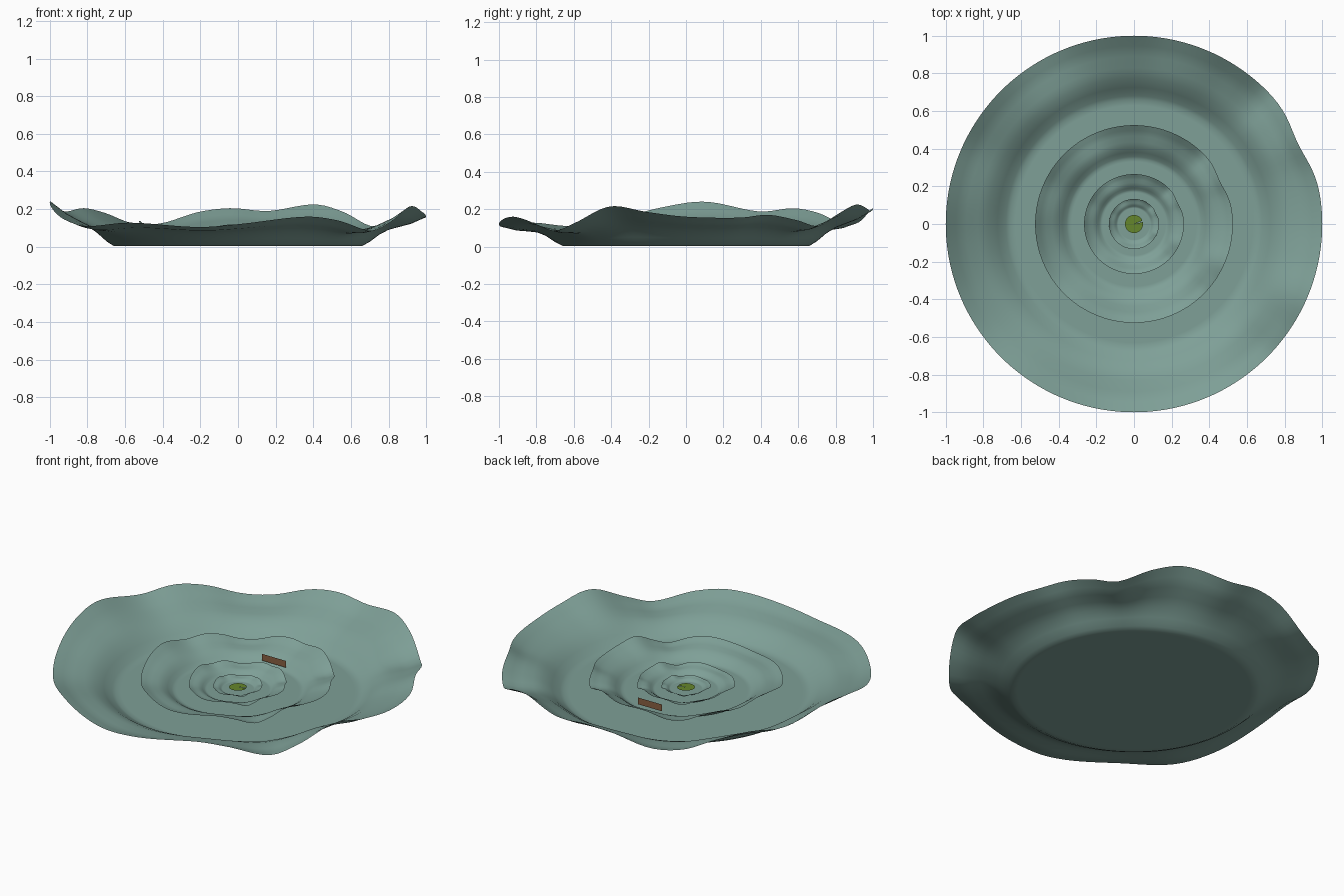
import bpy, bmesh, math

if "Cube" in bpy.data.objects:
    bpy.data.objects.remove(bpy.data.objects["Cube"])

def material(name, rgb):
    m = bpy.data.materials.new(name)
    m.diffuse_color = (*rgb, 1)
    m.use_nodes = True
    m.node_tree.nodes["Principled BSDF"].inputs["Base Color"].default_value = m.diffuse_color
    return m

TEAL = material("water_teal", (0.21, 0.35, 0.31))
GREEN = material("leaf_green", (0.13, 0.24, 0.025))
BROWN = material("wood_brown", (0.25, 0.115, 0.055))

# rim height by angle in degrees, counter-clockwise from +x
RIM = [(0, .16), (17, .155), (27, .17), (37, .14), (45, .11), (56, .185), (66, .225),
       (81, .19), (92, .205), (102, .185), (114, .125), (124, .125), (135, .18),
       (145, .205), (157, .188), (174, .24), (186, .215), (204, .14), (217, .11),
       (235, .128), (258, .105), (270, .12), (291, .16), (302, .14), (315, .085),
       (324, .13), (336, .215), (348, .185)]
# mean height by radius
PROFILE = [(0, .004), (.66, .004), (.70, .027), (.75, .065), (.80, .092),
           (.86, .11), (.92, .127), (1, .165)]

def rim_height(deg):
    """Smooth periodic interpolation through the rim points."""
    n = len(RIM)
    at = lambda k: (RIM[k % n][0] + 360 * (k // n), RIM[k % n][1])
    i = max(k for k in range(n) if RIM[k][0] <= deg)
    (x0, y0), (x1, y1), (x2, y2), (x3, y3) = (at(i + k) for k in (-1, 0, 1, 2))
    h = x2 - x1
    t = (deg - x1) / h
    m1, m2 = (y2 - y0) / (x2 - x0) * h, (y3 - y1) / (x3 - x1) * h
    return ((2*t**3 - 3*t*t + 1) * y1 + (t**3 - 2*t*t + t) * m1
            + (3*t*t - 2*t**3) * y2 + (t**3 - t*t) * m2)

def mean_height(r):
    for (r0, z0), (r1, z1) in zip(PROFILE, PROFILE[1:]):
        if r <= r1:
            return z0 + (z1 - z0) * (r - r0) / (r1 - r0)
    return PROFILE[-1][1]

def finish(bm, name, mat, smooth=True):
    me = bpy.data.meshes.new(name)
    bm.to_mesh(me)
    bm.free()
    me.materials.append(mat)
    for p in me.polygons:
        p.use_smooth = smooth
    ob = bpy.data.objects.new(name, me)
    bpy.context.collection.objects.link(ob)
    return ob

def wavy_dish(name, scale, base):
    """Flat floor with a wavy raised rim."""
    bm = bmesh.new()
    n = 144
    radii = [.2, .4, .55, .63, .66, .68, .70, .725, .75, .775, .80, .83, .86, .89, .92, .946, .973, 1]
    rims = [rim_height(360 * i / n) for i in range(n)]
    centre = bm.verts.new((0, 0, base + .004 * scale))
    prev = None
    for r in radii:
        w = max(0, (r - .66) / .34) ** 1.4
        ring = []
        for i in range(n):
            d = 360 * i / n
            a = math.radians(d)
            rr = r * (1 - .03 * w * math.exp(-((d - 26) / 9) ** 2)) * scale
            z = mean_height(r) + (rims[i] - .165) * w
            ring.append(bm.verts.new((rr * math.cos(a), rr * math.sin(a), base + z * scale)))
        for i in range(n):
            j = (i + 1) % n
            if prev:
                bm.faces.new((prev[i], ring[i], ring[j], prev[j]))
            else:
                bm.faces.new((centre, ring[i], ring[j]))
        prev = ring
    return finish(bm, name, TEAL)

# nested dishes, each about half the size of the last
for name, s, base in (("outer_dish", 1, 0), ("second_dish", .525, .012),
                      ("third_dish", .265, .018), ("inner_dish", .133, .022)):
    wavy_dish(name, s, base)

# notched leaf pad in the middle
bm = bmesh.new()
c = bm.verts.new((0, 0, .032))
arc = [bm.verts.new((.048 * math.cos(a), .048 * math.sin(a), .032))
       for a in (math.radians(22 + 350 * k / 40) for k in range(41))]
for p, q in zip(arc, arc[1:]):
    bm.faces.new((c, p, q))
finish(bm, "leaf_pad", GREEN, False)

# small upright board standing behind the leaf
bm = bmesh.new()
bm.faces.new([bm.verts.new(v) for v in ((-.08, .34, .038), (.08, .34, .038),
                                        (.08, .34, .078), (-.08, .34, .078))])
finish(bm, "upright_board", BROWN, False)
